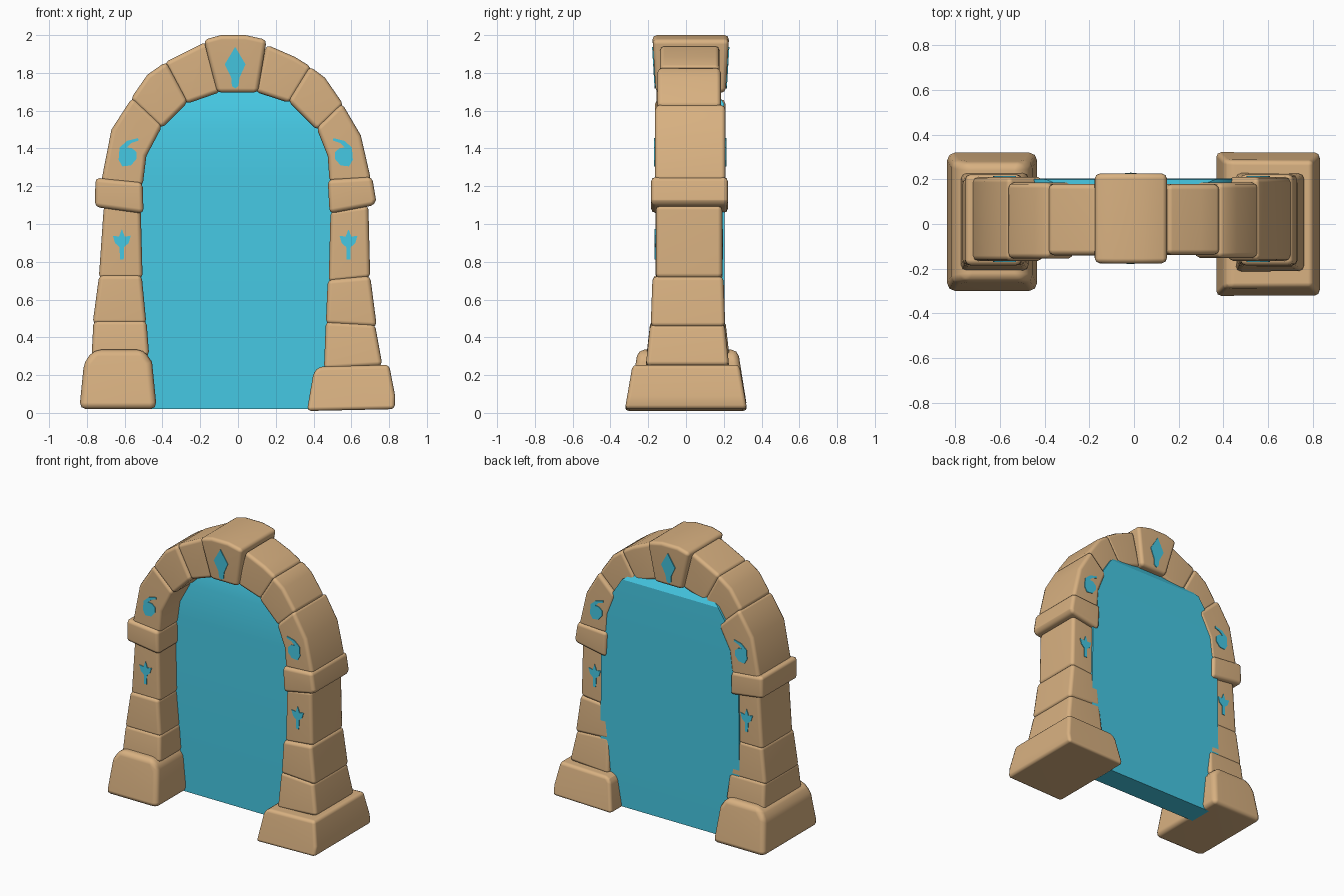
import bpy, bmesh, math

cube = bpy.data.objects.get("Cube")
if cube:
    bpy.data.objects.remove(cube, do_unlink=True)


def material(name, color):
    m = bpy.data.materials.new(name)
    m.use_nodes = True
    m.diffuse_color = color
    m.node_tree.nodes["Principled BSDF"].inputs["Base Color"].default_value = color
    return m


STONE = material("sandstone", (0.69, 0.44, 0.22, 1))
GLOW = material("glowing_blue", (0.06, 0.58, 0.77, 1))


def finish(name, bm, mat):
    bmesh.ops.recalc_face_normals(bm, faces=bm.faces)
    mesh = bpy.data.meshes.new(name)
    bm.to_mesh(mesh)
    bm.free()
    mesh.materials.append(mat)
    ob = bpy.data.objects.new(name, mesh)
    bpy.context.collection.objects.link(ob)
    return ob


def prism(name, outline, front, back, mat):
    """Extrude an x-z outline between two depth functions of z."""
    bm = bmesh.new()
    a = [bm.verts.new((x, front(z), z)) for x, z in outline]
    b = [bm.verts.new((x, back(z), z)) for x, z in outline]
    bm.faces.new(a)
    bm.faces.new(b[::-1])
    n = len(a)
    for i in range(n):
        j = (i + 1) % n
        bm.faces.new((a[i], b[i], b[j], a[j]))
    return finish(name, bm, mat)


def stone(name, outline, front, back, taper=1.0, bevel=0.024):
    """Rounded stone block; taper scales its depth towards the top."""
    low = min(z for _, z in outline)
    high = max(z for _, z in outline)
    mid = (front + back) / 2

    def depth(y):
        return lambda z: mid + (y - mid) * (1 + (taper - 1) * (z - low) / (high - low))

    ob = prism(name, outline, depth(front), depth(back), STONE)
    ob.data.shade_smooth()
    mod = ob.modifiers.new("soft_edges", 'BEVEL')
    mod.width = bevel
    mod.segments = 2
    mod.limit_method = 'ANGLE'
    mod.angle_limit = math.radians(32)
    mod = ob.modifiers.new("normals", 'WEIGHTED_NORMAL')
    mod.keep_sharp = False
    return depth(front), depth(back)


def glyph(name, outline, faces):
    """Thin painted plates on the front and back of a stone."""
    for side, y, s in (("front", faces[0], -1), ("back", faces[1], 1)):
        prism(f"{name}_{side}", outline, lambda z: y(z) + s * 0.005,
              lambda z: y(z) - s * 0.003, GLOW)


# Right pillar (negative x)
stone("right_base", [(-.84, .02), (-.43, .02), (-.455, .27), (-.5, .335),
                     (-.76, .335), (-.815, .27)], -.305, .325, .84, .035)
stone("right_lower_block", [(-.775, .3), (-.47, .3), (-.485, .49), (-.765, .49)], -.21, .23, .9)
stone("right_middle_block", [(-.77, .47), (-.485, .47), (-.51, .73), (-.735, .73)], -.185, .205, .95)
right_shaft = stone("right_shaft", [(-.737, .71), (-.505, .71), (-.515, 1.08), (-.71, 1.1)], -.162, .192)
stone("right_band", [(-.757, 1.09), (-.5, 1.055), (-.505, 1.22), (-.755, 1.245)], -.185, .222)
right_arch = stone("right_arch_lower", [(-.725, 1.22), (-.505, 1.2), (-.485, 1.36), (-.4, 1.52),
                                        (-.56, 1.67), (-.67, 1.5)], -.165, .21)
stone("right_arch_middle", [(-.57, 1.66), (-.405, 1.505), (-.265, 1.645), (-.38, 1.86),
                            (-.48, 1.79)], -.155, .185)
stone("right_arch_upper", [(-.39, 1.855), (-.275, 1.635), (-.09, 1.7), (-.13, 1.96),
                           (-.19, 1.955)], -.14, .18)

# Left pillar (positive x)
stone("left_base", [(.365, .01), (.83, .02), (.832, .09), (.8, .255), (.43, .245),
                    (.4, .215)], -.325, .325, .87, .035)
stone("left_lower_block", [(.455, .23), (.765, .25), (.725, .47), (.465, .485)], -.215, .23, .88)
stone("left_middle_block", [(.465, .47), (.735, .455), (.7, .725), (.475, .705)], -.187, .208, .95)
left_shaft = stone("left_shaft", [(.48, .69), (.7, .715), (.69, 1.1), (.49, 1.07)], -.16, .192)
stone("left_band", [(.485, 1.055), (.725, 1.1), (.73, 1.13), (.71, 1.25), (.475, 1.235)], -.185, .222)
left_arch = stone("left_arch_lower", [(.485, 1.22), (.705, 1.23), (.65, 1.47), (.55, 1.64),
                                      (.415, 1.51), (.475, 1.36)], -.165, .21)
stone("left_arch_middle", [(.42, 1.495), (.56, 1.63), (.46, 1.775), (.38, 1.835),
                           (.265, 1.65)], -.152, .185)
stone("left_arch_upper", [(.275, 1.64), (.39, 1.83), (.3, 1.885), (.15, 1.95),
                          (.09, 1.7)], -.138, .178)

# Keystone
keystone = stone("keystone", [(-.11, 1.695), (.105, 1.695), (.152, 1.975), (.04, 2.0),
                              (-.09, 2.0), (-.182, 1.975)], -.16, .21, 1.1)

# Painted symbols
glyph("diamond", [(-.015, 1.938), (.04, 1.845), (.008, 1.775), (.002, 1.73), (-.015, 1.718),
                  (-.032, 1.73), (-.036, 1.775), (-.07, 1.845)], keystone)
arrow = [(0, .08), (.015, .04), (.048, .045), (.035, .005), (.012, -.015), (.01, -.08),
         (-.01, -.08), (-.012, -.015), (-.035, .005), (-.048, .045), (-.015, .04)]
comma = [(.053, .095), (-.005, .08), (-.045, .045), (-.05, -.02), (-.03, -.055), (.015, -.05),
         (.045, -.015), (.045, .02), (.02, .042), (-.008, .045), (.015, .068), (.055, .082)]
for side, s, shaft, arch, off in (("right", 1, right_shaft, right_arch, (-.615, -.582)),
                                  ("left", -1, left_shaft, left_arch, (.585, .558))):
    glyph(side + "_arrow", [(off[0] + s * x, .893 + z) for x, z in arrow], shaft)
    glyph(side + "_comma", [(off[1] + s * x, 1.36 + z) for x, z in comma], arch)

# Portal sheet: rows of height, half width, front depth, back depth
bm = bmesh.new()
rings = []
for z, w, f, b in ((.02, .47, .03, .2), (.4, .55, .03, .203), (1.25, .54, .035, .203),
                   (1.5, .47, .045, .203), (1.64, .38, .085, .2), (1.73, .24, .12, .14)):
    rings.append([bm.verts.new((x - .015, y, z)) for x, y in ((-w, f), (w, f), (w, b), (-w, b))])
bm.faces.new(rings[0])
bm.faces.new(rings[-1])
for lo, hi in zip(rings, rings[1:]):
    for i in range(4):
        j = (i + 1) % 4
        bm.faces.new((lo[i], lo[j], hi[j], hi[i]))
portal = finish("portal_sheet", bm, GLOW)
bpy.ops.object.select_all(action='DESELECT')
portal.select_set(True)
bpy.context.view_layer.objects.active = portal
bpy.ops.object.shade_smooth_by_angle(angle=math.radians(30))
